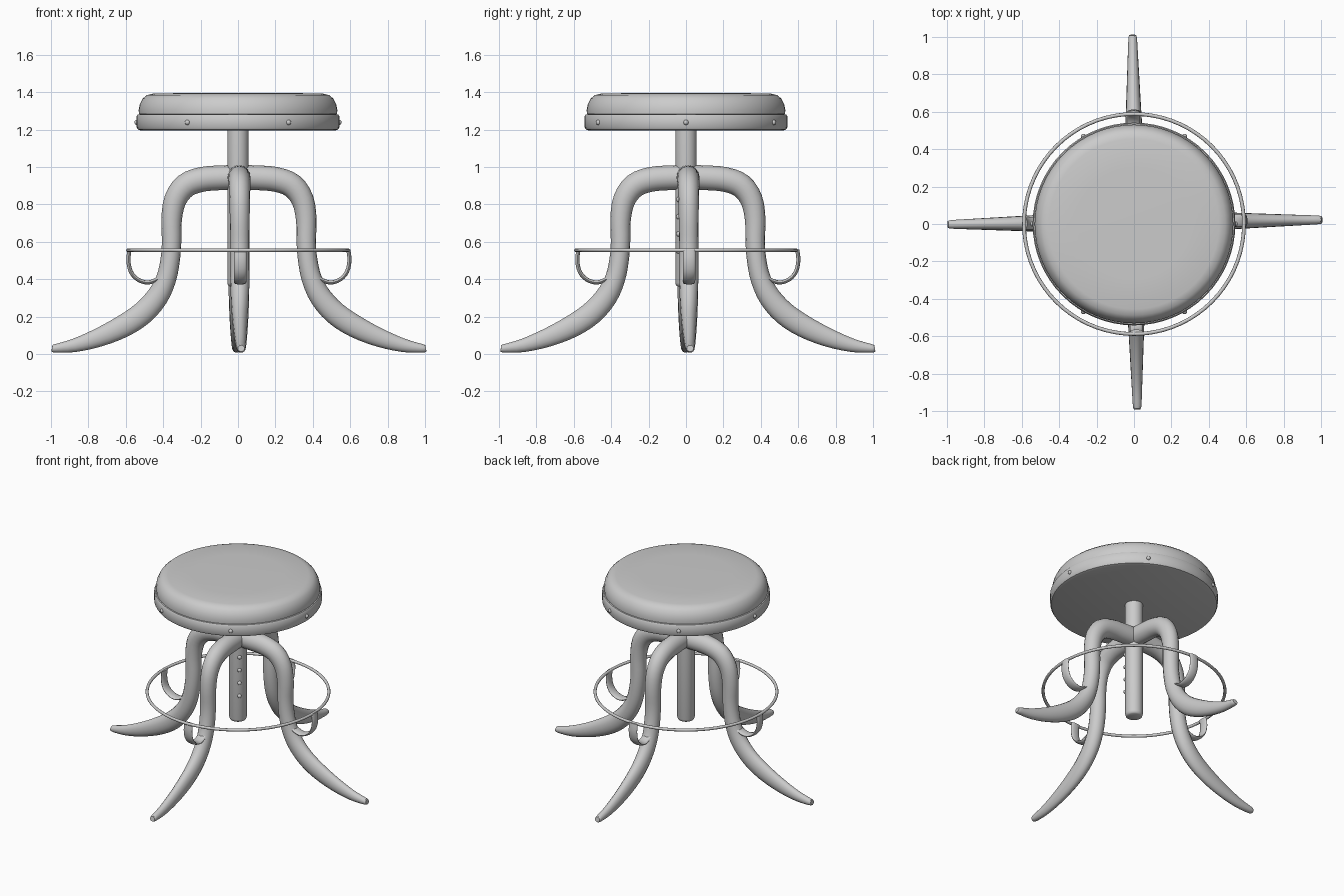
import bpy, bmesh, math
from mathutils import Vector, Matrix

cube = bpy.data.objects.get("Cube")
if cube:
    bpy.data.objects.remove(cube)

GREY = (0.6, 0.6, 0.6, 1)
mat = bpy.data.materials.new("plain grey")
mat.use_nodes = True
mat.diffuse_color = GREY
mat.node_tree.nodes["Principled BSDF"].inputs["Base Color"].default_value = GREY


def finish(bm, name, angle=40):
    """Turn a bmesh into a smooth shaded object."""
    bmesh.ops.recalc_face_normals(bm, faces=bm.faces)
    mesh = bpy.data.meshes.new(name)
    bm.to_mesh(mesh)
    bm.free()
    mesh.materials.append(mat)
    obj = bpy.data.objects.new(name, mesh)
    bpy.context.collection.objects.link(obj)
    bpy.ops.object.select_all(action="DESELECT")
    obj.select_set(True)
    bpy.context.view_layer.objects.active = obj
    bpy.ops.object.shade_smooth_by_angle(angle=math.radians(angle))
    return obj


def lathe(name, profile, steps=64, angle=40):
    """Spin a (radius, height) profile around z."""
    bm = bmesh.new()
    verts = [bm.verts.new((r, 0, z)) for r, z in profile]
    edges = [bm.edges.new(pair) for pair in zip(verts, verts[1:])]
    bmesh.ops.spin(bm, geom=verts + edges, cent=(0, 0, 0), axis=(0, 0, 1),
                   angle=math.tau, steps=steps)
    bmesh.ops.remove_doubles(bm, verts=bm.verts, dist=0.0005)
    return finish(bm, name, angle)


def smooth_path(points, cuts=3):
    """Catmull-Rom interpolation of path points."""
    pts = [Vector(p) for p in points]
    pts = [2 * pts[0] - pts[1]] + pts + [2 * pts[-1] - pts[-2]]
    out = []
    for a, b, c, d in zip(pts, pts[1:], pts[2:], pts[3:]):
        for i in range(cuts):
            t = i / cuts
            out.append(b + (c - a) * t / 2 + (a - b * 2.5 + c * 2 - d / 2) * t * t
                       + (b * 3 - a - c * 3 + d) * t ** 3 / 2)
    return out + [pts[-2]]


def sweep(name, points, turn, sides=16):
    """Sweep an ellipse along (x, z, in-plane radius, half width) points."""
    path = smooth_path(points)
    bm = bmesh.new()
    rings = []
    for i, (x, z, r, w) in enumerate(path):
        step = path[min(i + 1, len(path) - 1)] - path[max(i - 1, 0)]
        normal = Vector((-step[1], step[0])).normalized()
        ring = []
        for k in range(sides):
            a = math.tau * k / sides
            ring.append(bm.verts.new((x + normal.x * r * math.cos(a), w * math.sin(a),
                                      z + normal.y * r * math.cos(a))))
        rings.append(ring)
    for lo, hi in zip(rings, rings[1:]):
        for k in range(sides):
            n = (k + 1) % sides
            bm.faces.new((lo[k], lo[n], hi[n], hi[k]))
    bm.faces.new(rings[0])
    bm.faces.new(rings[-1])
    bm.transform(turn)
    return finish(bm, name)


def stud(name, angle, radius, z, size):
    """Small round rivet head on an upright cylinder."""
    bm = bmesh.new()
    bmesh.ops.create_uvsphere(bm, u_segments=12, v_segments=8, radius=size)
    bm.transform(Matrix.Translation((radius * math.cos(angle), radius * math.sin(angle), z)))
    return finish(bm, name)


# Seat: metal band pan and padded cushion
lathe("seat_band", [(0, 1.195), (0.52, 1.195), (0.535, 1.2), (0.542, 1.212),
                    (0.542, 1.27), (0.536, 1.28), (0.5, 1.282)])
lathe("seat_cushion", [(0.51, 1.275), (0.53, 1.283), (0.531, 1.305), (0.525, 1.335),
                       (0.51, 1.365), (0.488, 1.384), (0.455, 1.392), (0.3, 1.395),
                       (0, 1.396)], angle=60)
for i in range(6):
    stud(f"seat_rivet_{i + 1}", i * math.pi / 3, 0.54, 1.238, 0.014)

# Centre column with height studs
lathe("centre_column", [(0, 0.36), (0.043, 0.36), (0.053, 0.366), (0.057, 0.38),
                        (0.057, 1.2)], steps=32, angle=60)
for i in range(4):
    stud(f"column_stud_{i + 1}", -math.pi / 4, 0.055, 0.55 + 0.092 * i, 0.014)

# Four curved legs, each with a C-shaped strap holding the foot ring
LEG = [(0, 0.945, 0.065, 0.062), (0.1, 0.942, 0.066, 0.061), (0.2, 0.933, 0.066, 0.06),
       (0.285, 0.9, 0.065, 0.058), (0.34, 0.825, 0.06, 0.055), (0.36, 0.72, 0.055, 0.053),
       (0.36, 0.6, 0.052, 0.052), (0.368, 0.5, 0.052, 0.052), (0.39, 0.4, 0.054, 0.051),
       (0.437, 0.305, 0.059, 0.049), (0.515, 0.218, 0.062, 0.045),
       (0.62, 0.148, 0.06, 0.04), (0.75, 0.088, 0.05, 0.034), (0.88, 0.046, 0.036, 0.028),
       (0.98, 0.03, 0.023, 0.023), (1, 0.03, 0.017, 0.018)]
STRAP = [(0.585, 0.558), (0.591, 0.5), (0.578, 0.44), (0.542, 0.399), (0.49, 0.382),
         (0.44, 0.398), (0.4, 0.43)]
for i, side in enumerate(("left", "back", "right", "front")):
    turn = (Matrix.Translation((0.005, 0.01, 0))
            @ Matrix.Rotation(math.radians(90 * i + 0.7), 4, "Z"))
    sweep(f"{side}_leg", LEG, turn)
    sweep(f"{side}_strap", [(x, z, 0.011, 0.033) for x, z in STRAP], turn)

# Foot ring
tube = [(0.588 + 0.01 * math.cos(a), 0.555 + 0.01 * math.sin(a))
        for a in (math.tau * k / 10 for k in range(11))]
lathe("foot_ring", tube, steps=72, angle=60)
